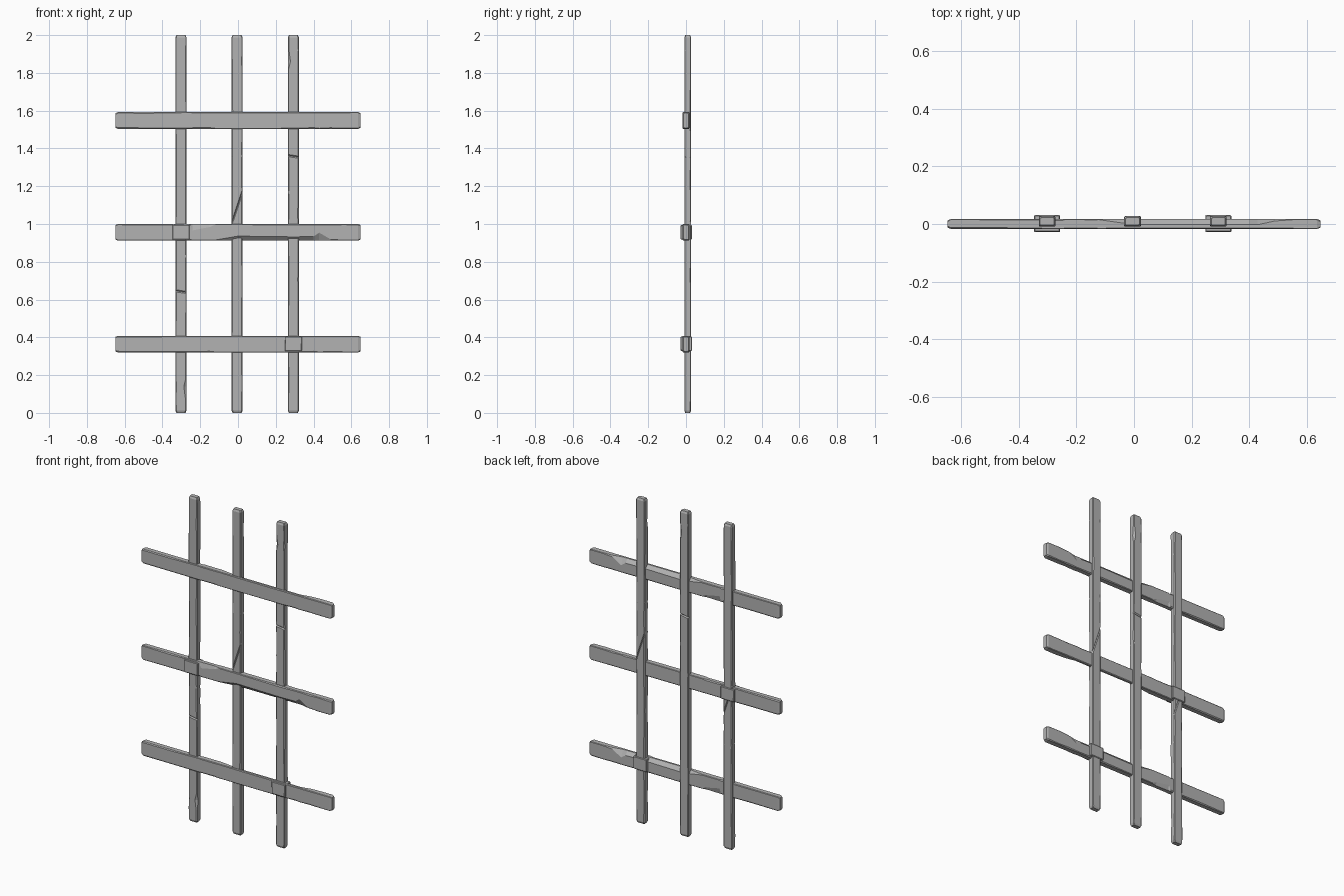
import bpy, bmesh, math, random
from mathutils import Vector

random.seed(4)
if "Cube" in bpy.data.objects:
    bpy.data.objects.remove(bpy.data.objects["Cube"])

iron = bpy.data.materials.new("worn grey iron")
iron.use_nodes = True
GREY = (0.45, 0.45, 0.45, 1)
iron.diffuse_color = GREY
iron.node_tree.nodes["Principled BSDF"].inputs["Base Color"].default_value = GREY

# Corner order of a bar's section: u is the width, v the depth (front is -v)
CORNERS = {"front_low": (-1, -1), "front_high": (1, -1),
           "back_high": (1, 1), "back_low": (-1, 1)}


def section(t, width, depth, tilt=0, shrink=0, front=0, back=0, wear=0.005, **chips):
    """Eight points round a bar at t, each corner cut by its own chip (along u, along v)."""
    points = []
    for i, (corner, (su, sv)) in enumerate(CORNERS.items()):
        worn = wear * random.uniform(0.5, 1.3)
        cu, cv = chips.get(corner, (worn, worn * 0.8))
        u = su * (width / 2 - shrink)
        v = sv * (depth / 2 - shrink - (front if sv < 0 else back))
        pair = [(u, v - sv * cv), (u - su * cu, v)]
        points += pair if i % 2 == 0 else pair[::-1]
    return [(u, v, t + tilt * u) for u, v in points]


def bar_mesh(name, length, width, depth, along_x=False, marks=(), wear=0.005, tip=0.012):
    """Loft the worn sections from end to end; marks are extra sections with damage."""
    half = length / 2
    rows = [dict(t=-half, shrink=wear), dict(t=-half + tip), *marks,
            dict(t=half - tip), dict(t=half, shrink=wear)]
    bm = bmesh.new()
    rings = []
    for row in sorted(rows, key=lambda r: r["t"]):
        pts = section(width=width, depth=depth, wear=wear, **row)
        rings.append([bm.verts.new((t, v, u) if along_x else (u, v, t)) for u, v, t in pts])
    for a, b in zip(rings, rings[1:]):
        for i in range(8):
            j = (i + 1) % 8
            bm.faces.new((a[i], a[j], b[j], b[i]))
    bm.faces.new(rings[0])
    bm.faces.new(rings[-1])
    bmesh.ops.recalc_face_normals(bm, faces=bm.faces)
    mesh = bpy.data.meshes.new(name)
    bm.to_mesh(mesh)
    bm.free()
    mesh.materials.append(iron)
    return mesh


def place(name, mesh, location, rotation=(0, 0, 0)):
    obj = bpy.data.objects.new(name, mesh)
    obj.location = location
    obj.rotation_euler = rotation
    bpy.context.collection.objects.link(obj)
    return obj


# Upright: thin crack across the front, long diagonal split on the back
post_marks = [dict(t=t) for t in (-0.85, -0.6, -0.3, -0.06, 0.25, 0.55)]
post_marks += [
    dict(t=0.352, tilt=-0.15), dict(t=0.358, tilt=-0.15, front=0.006),
    dict(t=0.364, tilt=-0.15),
    dict(t=0.075, tilt=-3), dict(t=0.088, tilt=-3, back=0.006), dict(t=0.101, tilt=-3),
    dict(t=0.82), dict(t=0.86, front_low=(0.014, 0.01)), dict(t=0.92),
]
post = bar_mesh("post", 2, 0.058, 0.036, marks=post_marks)
POST_Y = 0.009
place("left_post", post, (0.293, POST_Y, 1))
place("middle_post", post, (-0.005, POST_Y, 1), (0, 0, math.pi))
place("right_post", post, (-0.302, POST_Y, 1), (0, math.pi, 0))

# Crossbar: lower front edge chipped away in a long run, upper edge nicked near one post
chips = [(-0.25, 0.006), (0, 0.024), (0.3, 0.02), (0.4, 0.022), (0.43, 0.042), (0.49, 0.007)]
rail_marks = [dict(t=t, front_low=(cut, min(cut, 0.02))) for t, cut in chips]
rail_marks += [dict(t=-0.3), dict(t=-0.24, front_high=(0.034, 0.006)),
               dict(t=-0.15, front_high=(0.016, 0.008)),
               dict(t=-0.12), dict(t=-0.45), dict(t=0.56)]
rail = bar_mesh("rail", 1.296, 0.088, 0.035, along_x=True, marks=rail_marks)
for name, z, turn in (("lower_rail", 0.364, math.pi), ("middle_rail", 0.956, 0),
                      ("upper_rail", 1.548, math.pi)):
    place(name, rail, (0, 0, z), (turn, 0, 0))

# Bands that clamp two of the crossings
band = bar_mesh("band", 0.078, 0.09, 0.059, wear=0.003, tip=0.004)
place("right_band", band, (-0.302, 0.0015, 0.956))
place("left_band", band, (0.293, 0.0015, 0.366), (0, math.pi, 0))
